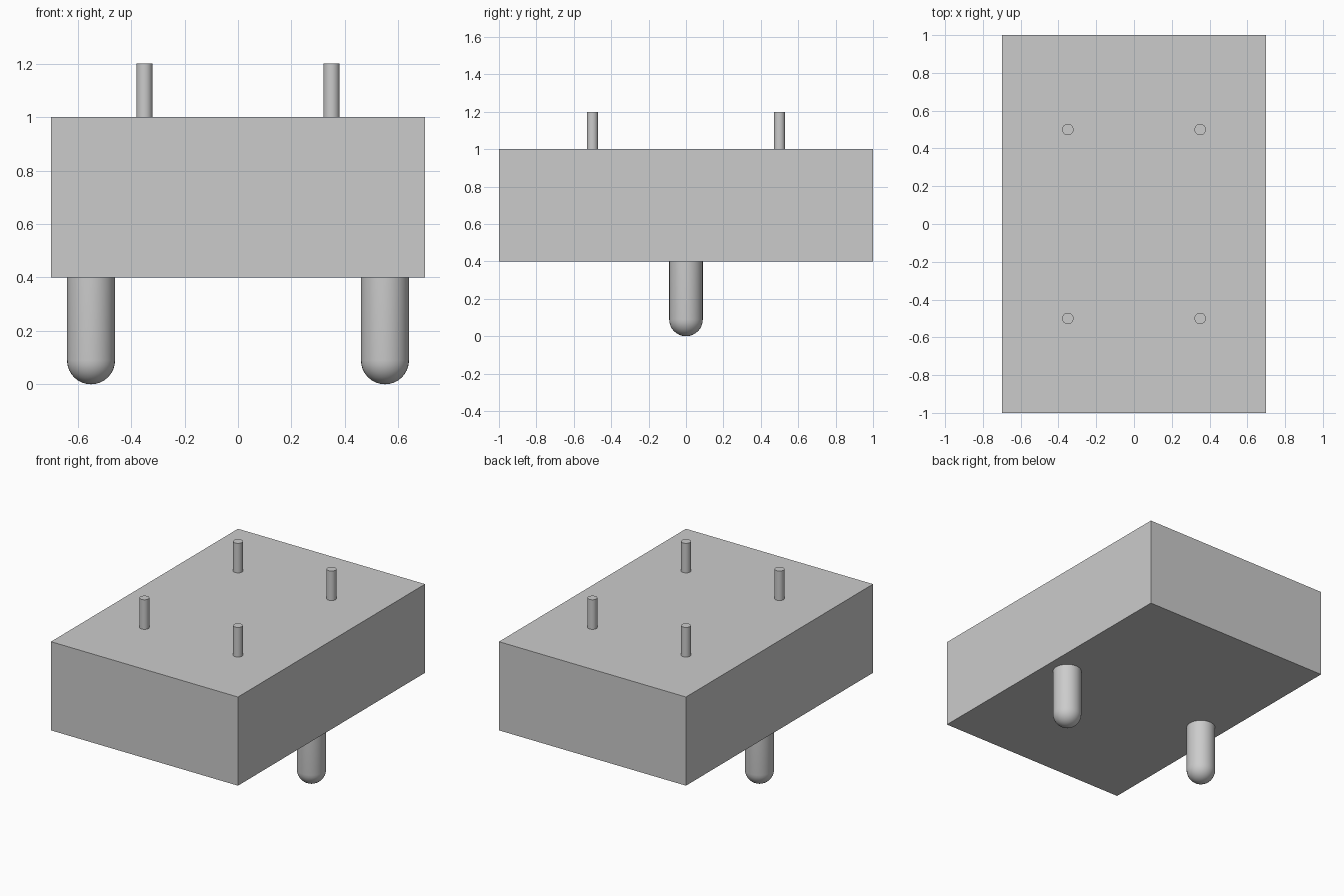
import bpy
import bmesh
from math import sin, cos, pi, radians

cube = bpy.data.objects.get("Cube")
if cube:
    bpy.data.objects.remove(cube, do_unlink=True)

grey = bpy.data.materials.new("light grey")
grey.use_nodes = True
colour = (0.6, 0.6, 0.6, 1)
grey.diffuse_color = colour
grey.node_tree.nodes["Principled BSDF"].inputs["Base Color"].default_value = colour


def finish(name, smooth=True):
    """Name the active object, colour it and shade it."""
    obj = bpy.context.object
    obj.name = name
    obj.data.materials.append(grey)
    if smooth:
        bpy.ops.object.shade_smooth_by_angle(angle=radians(40))
    return obj


def lathe(name, profile, x, y, segments=32):
    """Turn a (radius, height) profile around a vertical axis."""
    bm = bmesh.new()
    verts = [bm.verts.new((r, 0, z)) for r, z in profile]
    edges = [bm.edges.new(pair) for pair in zip(verts, verts[1:])]
    bmesh.ops.spin(bm, geom=verts + edges, cent=(0, 0, 0), axis=(0, 0, 1),
                   angle=2 * pi, steps=segments)
    bmesh.ops.remove_doubles(bm, verts=bm.verts, dist=0.0001)
    bmesh.ops.recalc_face_normals(bm, faces=bm.faces)
    mesh = bpy.data.meshes.new(name)
    bm.to_mesh(mesh)
    bm.free()
    obj = bpy.data.objects.new(name, mesh)
    obj.location = (x, y, 0)
    bpy.context.collection.objects.link(obj)
    bpy.ops.object.select_all(action="DESELECT")
    obj.select_set(True)
    bpy.context.view_layer.objects.active = obj
    return finish(name)


# Block body
bpy.ops.mesh.primitive_cube_add(size=1, location=(0, 0, 0.7))
bpy.context.object.scale = (1.4, 2, 0.6)
bpy.ops.object.transform_apply(location=False, rotation=False, scale=True)
finish("block_body", smooth=False)

# Round-ended pegs underneath
R = 0.09
rounded_end = [(R * sin(a), R - R * cos(a)) for a in (i * pi / 16 for i in range(9))]
for side, sx in (("left", 1), ("right", -1)):
    lathe(f"{side}_lower_peg", rounded_end + [(R, 0.4), (0, 0.4)], sx * 0.55, 0)

# Thin pins on top
for side, sx in (("left", 1), ("right", -1)):
    for end, sy in (("front", -1), ("back", 1)):
        bpy.ops.mesh.primitive_cylinder_add(vertices=32, radius=0.03, depth=0.2,
                                            location=(sx * 0.35, sy * 0.5, 1.1))
        finish(f"{end}_{side}_pin")
